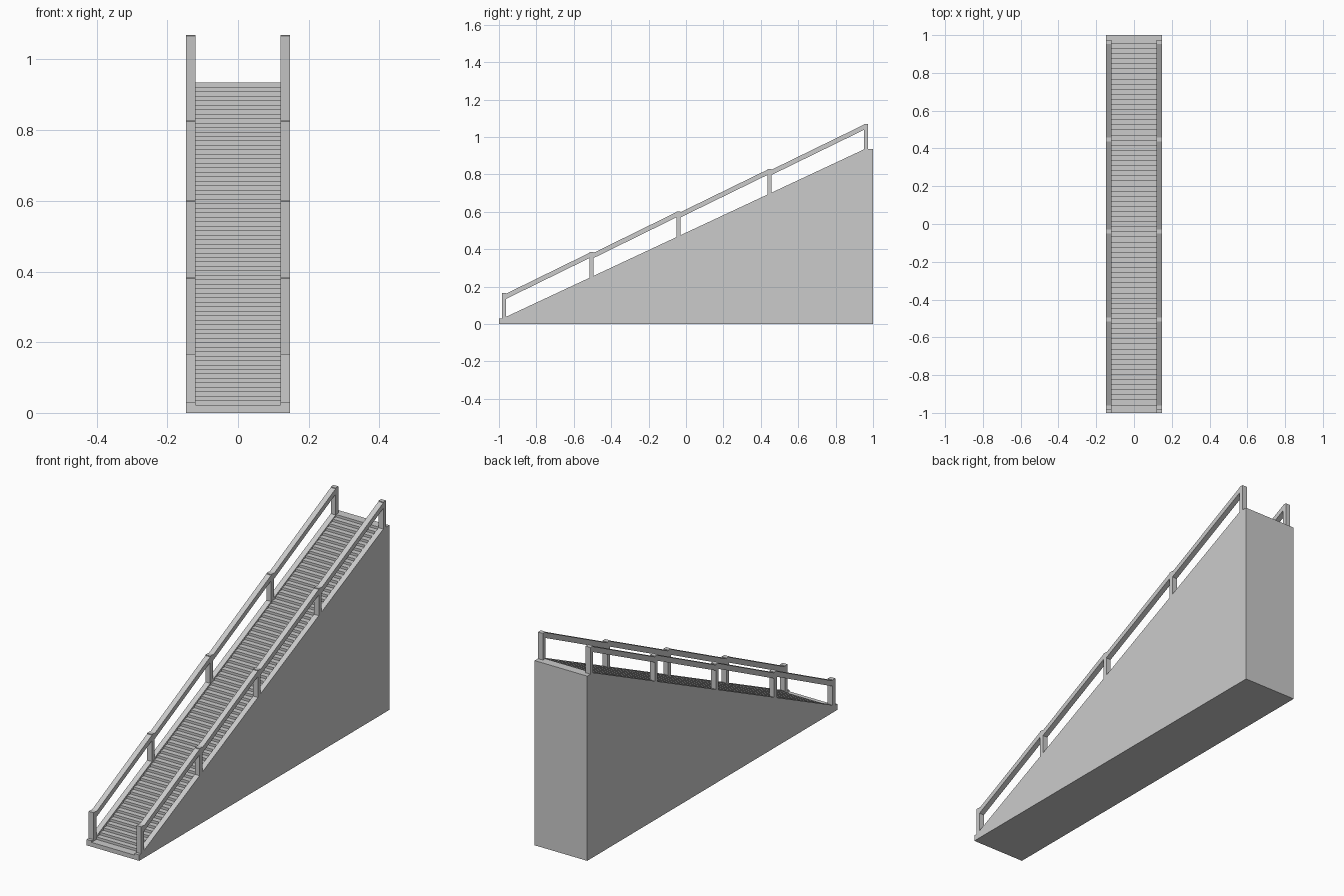
import bpy, bmesh

if "Cube" in bpy.data.objects:
    bpy.data.objects.remove(bpy.data.objects["Cube"])

IN, OUT = 0.12, 0.147      # inner and outer x of the side walls
STEPS = 72
SLOPE = (0.935 - 0.03) / (0.955 + 0.98)


def wall_z(y):
    return 0.03 + SLOPE * (y + 0.98)


def extrude(name, profiles, x0, x1, mirror=False):
    """Extrude (y, z) profiles along x into one object."""
    bm = bmesh.new()
    for prof in profiles:
        face = bm.faces.new([bm.verts.new((x0, y, z)) for y, z in prof])
        res = bmesh.ops.extrude_face_region(bm, geom=[face])
        verts = [g for g in res["geom"] if isinstance(g, bmesh.types.BMVert)]
        bmesh.ops.translate(bm, verts=verts, vec=(x1 - x0, 0, 0))
    bmesh.ops.recalc_face_normals(bm, faces=bm.faces)
    me = bpy.data.meshes.new(name)
    bm.to_mesh(me)
    bm.free()
    ob = bpy.data.objects.new(name, me)
    bpy.context.collection.objects.link(ob)
    if mirror:
        mod = ob.modifiers.new("mirror", "MIRROR")
        mod.use_clip = False
        mod.use_mirror_merge = False
    return ob


# Stair core with treads and risers
y0, z0, y1, z1 = -0.96, 0.022, 0.955, 0.935
run, rise = (y1 - y0) / (STEPS - 1), (z1 - z0) / STEPS
stairs = [(1, 0), (-1, 0), (-1, z0)]
for i in range(STEPS):
    y = y0 + i * run
    stairs += [(y, z0 + i * rise), (y, z0 + (i + 1) * rise)]
stairs.append((1, z1))
extrude("stairs", [stairs], -IN, IN)

# Solid side walls
wall = [(-1, 0), (1, 0), (1, 0.935), (0.955, 0.935), (-0.98, 0.03), (-1, 0.03)]
extrude("side_walls", [wall], IN, OUT, True)

# Railing posts: (front y, top z)
W = 0.022
posts = [(-0.984, 0.166), (-0.517, 0.384), (-0.051, 0.602), (0.436, 0.829), (0.952, 1.07)]
extrude("railing_posts",
        [[(y, max(wall_z(y), 0.03) - 0.01 if y < 0.9 else 0.925),
          (y + W, min(wall_z(y + W), 0.935) - 0.01), (y + W, t), (y, t)] for y, t in posts],
        IN, OUT, True)

# Sloping handrails between the posts
rails = []
for (ya, ta), (yb, tb) in zip(posts, posts[1:]):
    a, b = ya + W, yb
    za, zb = ta - 0.004, tb - 0.004
    rails.append([(a, za - 0.028), (b, zb - 0.028), (b, zb), (a, za)])
extrude("handrails", rails, IN, OUT, True)
